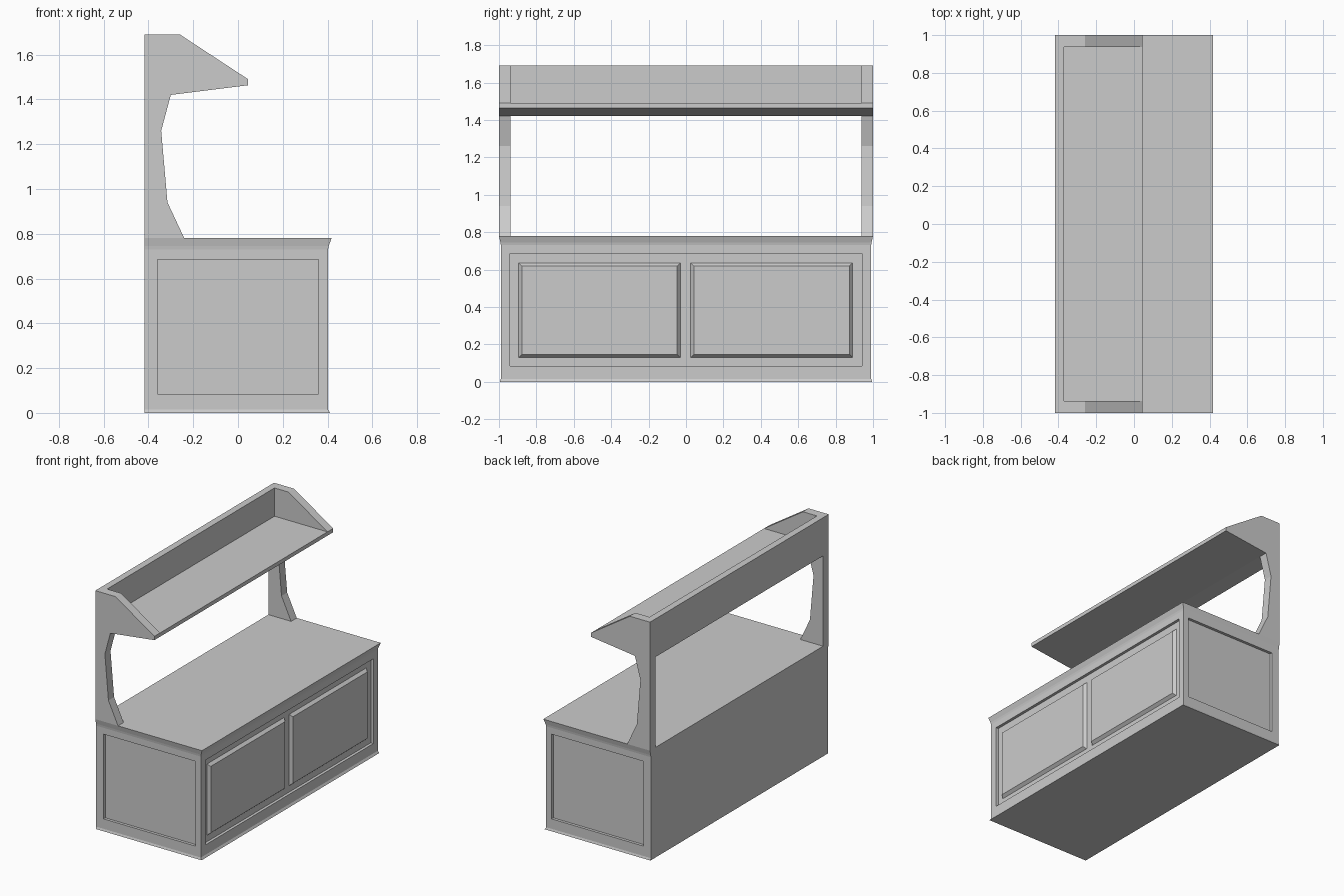
import bpy, bmesh

if "Cube" in bpy.data.objects:
    bpy.data.objects.remove(bpy.data.objects["Cube"])


def make_object(name, bm):
    bmesh.ops.recalc_face_normals(bm, faces=bm.faces)
    mesh = bpy.data.meshes.new(name)
    bm.to_mesh(mesh)
    bm.free()
    ob = bpy.data.objects.new(name, mesh)
    bpy.context.collection.objects.link(ob)
    return ob


def loft(name, rings):
    """Join equal-length point rings and cap both ends."""
    bm = bmesh.new()
    vs = [[bm.verts.new(p) for p in ring] for ring in rings]
    n = len(vs[0])
    for a, b in zip(vs, vs[1:]):
        for i in range(n):
            j = (i + 1) % n
            bm.faces.new((a[i], a[j], b[j], b[i]))
    bm.faces.new(vs[0])
    bm.faces.new(vs[-1])
    return make_object(name, bm)


def prism_y(name, profile, y0, y1):
    return loft(name, [[(x, y, z) for x, z in profile] for y in (y0, y1)])


def box(name, x0, x1, y0, y1, z0, z1):
    return prism_y(name, [(x0, z0), (x1, z0), (x1, z1), (x0, z1)], y0, y1)


BACK = -0.418

# Cabinet body: slight foot flare and flared counter edge, flat back
levels = [(0, 0.411, 0.995), (0.015, 0.402, 0.99), (0.73, 0.402, 0.99),
          (0.745, 0.405, 0.992), (0.78, 0.418, 1.0)]
cabinet = loft("cabinet", [[(BACK, -y, z), (x, -y, z), (x, y, z), (BACK, y, z)]
                           for z, x, y in levels])

# Recessed panels on the long face and both ends
cutters = [box("front_recess", 0.382, 0.5, -0.94, 0.94, 0.085, 0.685)]
for s in (-1, 1):
    cutters.append(box("end_recess", -0.36, 0.36, s * 0.97, s * 1.1, 0.085, 0.685))
bpy.context.view_layer.objects.active = cabinet
for c in cutters:
    c.hide_render = True
    m = cabinet.modifiers.new("recess", 'BOOLEAN')
    m.operation = 'DIFFERENCE'
    m.solver = 'EXACT'
    m.object = c
    bpy.ops.object.modifier_apply(modifier=m.name)
    bpy.data.objects.remove(c)

# Raised door panels with chamfered rims
for name, y0, y1 in (("door_left", -0.895, -0.03), ("door_right", 0.025, 0.89)):
    rings = []
    for x, d in ((0.377, 0), (0.382, 0), (0.402, 0.017)):
        a, b, lo, hi = y0 + d, y1 - d, 0.13 + d, 0.635 - d
        rings.append([(x, a, lo), (x, b, lo), (x, b, hi), (x, a, hi)])
    loft(name, rings)

# End brackets carrying the overhead shelf
bracket = [(BACK, 0.78), (-0.24, 0.78), (-0.315, 0.94), (-0.343, 1.26),
           (-0.30, 1.42), (0.045, 1.463), (0.045, 1.49), (-0.26, 1.69),
           (BACK, 1.69)]
for name, s in (("bracket_left", -1), ("bracket_right", 1)):
    prism_y(name, bracket, s * 0.937, s)

# Overhead shelf with upright back board
shelf = [(BACK, 1.42), (-0.30, 1.42), (0.045, 1.463), (0.045, 1.49),
         (-0.37, 1.49), (-0.37, 1.69), (BACK, 1.69)]
prism_y("shelf", shelf, -0.937, 0.937)
